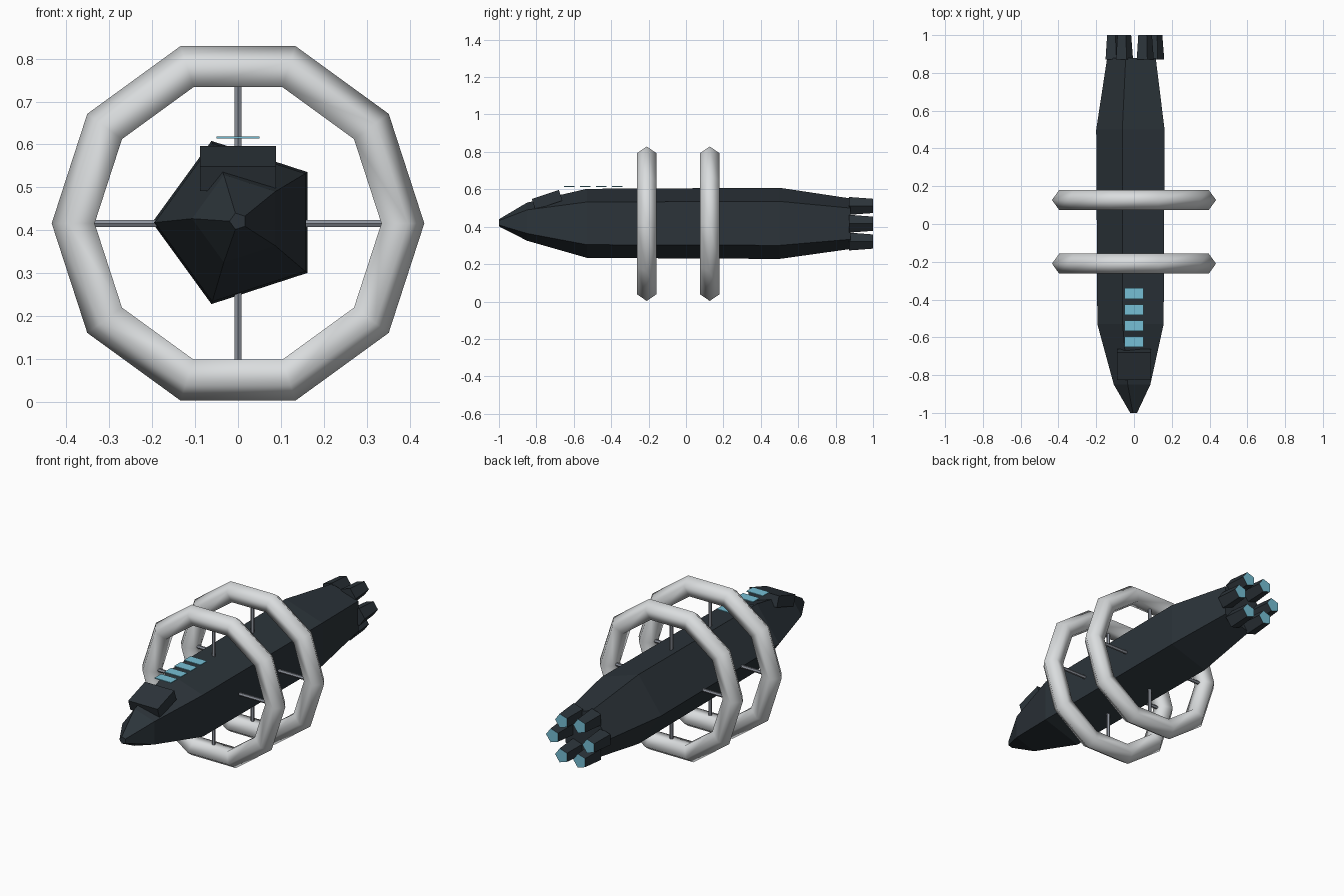
import bpy
import bmesh
from math import cos, sin, pi, radians
from mathutils import Matrix, Vector

cube = bpy.data.objects.get("Cube")
if cube:
    bpy.data.objects.remove(cube, do_unlink=True)

AXIS_Z = 0.416  # height of the ship's long axis


def material(name, rgb):
    mat = bpy.data.materials.new(name)
    mat.use_nodes = True
    color = (*rgb, 1)
    mat.diffuse_color = color
    mat.node_tree.nodes["Principled BSDF"].inputs["Base Color"].default_value = color
    return mat


DARK = material("dark hull", (0.025, 0.034, 0.042))
PALE = material("pale ring", (0.70, 0.72, 0.73))
STEEL = material("grey strut", (0.27, 0.29, 0.33))
GLOW = material("cyan glow", (0.18, 0.52, 0.66))


def finish(name, bm, *mats):
    bmesh.ops.recalc_face_normals(bm, faces=bm.faces)
    mesh = bpy.data.meshes.new(name)
    bm.to_mesh(mesh)
    bm.free()
    for mat in mats:
        mesh.materials.append(mat)
    obj = bpy.data.objects.new(name, mesh)
    bpy.context.collection.objects.link(obj)
    return obj


def loft(stations, x=0, start=0, sides=5):
    """Closed polygonal body along y from (y, z, radius) stations."""
    bm = bmesh.new()
    rings = []
    for y, z, r in stations:
        angles = [start + 2 * pi * i / sides for i in range(sides)]
        rings.append([bm.verts.new((x + r * cos(a), y, z + r * sin(a))) for a in angles])
    for a, b in zip(rings, rings[1:]):
        for i in range(sides):
            j = (i + 1) % sides
            bm.faces.new((a[i], a[j], b[j], b[i]))
    bm.faces.new(rings[0])
    bm.faces.new(rings[-1])
    return bm


def box(name, size, center, mat, pitch=0):
    bm = bmesh.new()
    place = Matrix.Translation(Vector(center)) @ Matrix.Rotation(pitch, 4, "X")
    bmesh.ops.create_cube(bm, size=1, matrix=place @ Matrix.Diagonal((*size, 1)))
    return finish(name, bm, mat)


# Five-sided hull with a faceted nose and tapered tail
hull = [(-1.0, 0.421, 0.02), (-0.85, 0.427, 0.107), (-0.53, 0.418, 0.194),
        (0.5, 0.418, 0.2), (0.88, AXIS_Z, 0.142)]
finish("hull", loft(hull, start=pi), DARK)

# Tilted bridge block behind the nose
box("bridge", (0.178, 0.153, 0.06), (0, -0.743, 0.544), DARK, pitch=radians(18.3))

# Row of glowing plates along the spine
for i in range(4):
    box(f"light_plate_{i + 1}", (0.1, 0.056, 0.005),
        (0, -0.624 + 0.0853 * i, 0.616), GLOW)

# Six engine nozzles with glowing ends
for i in range(6):
    a = i * pi / 3
    z = AXIS_Z + 0.11 * sin(a)
    bm = loft([(0.872, z, 0.05), (1.0, z, 0.04)], x=0.11 * cos(a))
    bm.normal_update()
    for face in bm.faces:
        face.material_index = int(face.calc_center_median().y > 0.99)
    finish(f"engine_{i + 1}", bm, DARK, GLOW)

# Two habitat rings, each with crossed struts through the hull
for label, y in (("front", -0.21), ("rear", 0.127)):
    bpy.ops.mesh.primitive_torus_add(
        major_segments=10, minor_segments=5, major_radius=0.379, minor_radius=0.0553,
        location=(0, y, AXIS_Z), rotation=(pi / 2, 0, 0))
    ring = bpy.context.object
    ring.name = f"{label}_ring"
    ring.data.materials.append(PALE)
    bpy.ops.object.shade_smooth()
    for way, axis, half in (("vertical", "X", 0.345), ("horizontal", "Y", 0.36)):
        bm = bmesh.new()
        turn = Matrix.Rotation(pi / 2, 4, "Y") if axis == "Y" else Matrix.Identity(4)
        bmesh.ops.create_cone(
            bm, cap_ends=True, segments=6, radius1=0.0095, radius2=0.0095,
            depth=2 * half, matrix=Matrix.Translation((0, y, AXIS_Z)) @ turn)
        finish(f"{label}_{way}_strut", bm, STEEL)
